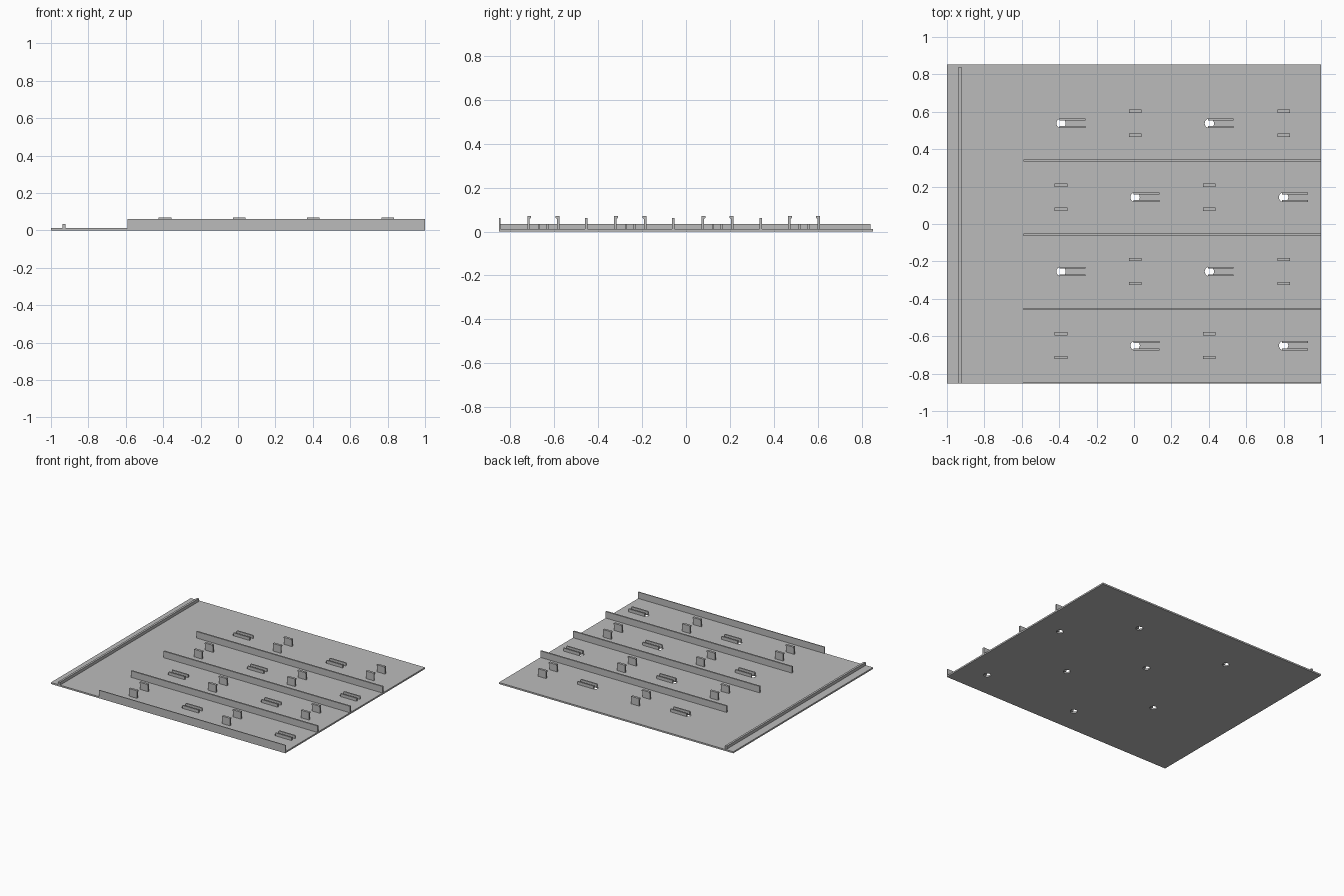
import bpy
import bmesh
from mathutils import Matrix

cube = bpy.data.objects.get("Cube")
if cube:
    bpy.data.objects.remove(cube, do_unlink=True)

grey = bpy.data.materials.new("plain grey")
grey.use_nodes = True
COLOR = (0.5, 0.5, 0.5, 1)
grey.diffuse_color = COLOR
grey.node_tree.nodes["Principled BSDF"].inputs["Base Color"].default_value = COLOR


def finish(name, bm):
    mesh = bpy.data.meshes.new(name)
    bm.to_mesh(mesh)
    bm.free()
    mesh.materials.append(grey)
    obj = bpy.data.objects.new(name, mesh)
    bpy.context.collection.objects.link(obj)
    return obj


def box(name, x0, x1, y0, y1, z0, z1):
    bm = bmesh.new()
    centre = ((x0 + x1) / 2, (y0 + y1) / 2, (z0 + z1) / 2)
    size = (x1 - x0, y1 - y0, z1 - z0)
    bmesh.ops.create_cube(bm, size=1, matrix=Matrix.Translation(centre) @ Matrix.Diagonal((*size, 1)))
    return finish(name, bm)


def hook(name, x, y, side):
    """Upright clip whose lip points back towards the row centre."""
    outer, inner, lip = (y + side * d for d in (0.073, 0.062, 0.055))
    profile = [(outer, BASE), (outer, 0.07), (lip, 0.07), (lip, 0.062), (inner, 0.058), (inner, BASE)]
    bm = bmesh.new()
    face = bm.faces.new([bm.verts.new((x - 0.034, py, pz)) for py, pz in profile])
    swept = bmesh.ops.extrude_face_region(bm, geom=[face])["geom"]
    bmesh.ops.translate(bm, vec=(0.068, 0, 0), verts=[v for v in swept if isinstance(v, bmesh.types.BMVert)])
    bmesh.ops.recalc_face_normals(bm, faces=bm.faces)
    return finish(name, bm)


THICK = 0.012
BASE = THICK - 0.002
HALF_Y = 0.852
columns = [-0.39, 0.006, 0.403, 0.80]
rows = [0.538, 0.143, -0.254, -0.650]

# Base panel
panel = box("base_panel", -1, 1, -HALF_Y, HALF_Y, 0, THICK)

# Raised strip along the left-hand edge of the plan
box("edge_strip", -0.938, -0.922, -HALF_Y, 0.84, BASE, 0.035)

# Long ribs, the first one thinner and flush with the front edge
box("front_rib", -0.59, 1, -HALF_Y, -HALF_Y + 0.007, BASE, 0.062)
for i, y in enumerate((-0.455, -0.058, 0.340)):
    box(f"long_rib_{i + 1}", -0.59, 1, y - 0.006, y + 0.006, BASE, 0.062)

# Holes with paired rails alternate with paired hooks
holes = bmesh.new()
for r, y in enumerate(rows):
    for c, x in enumerate(columns):
        tag = f"{r + 1}_{c + 1}"
        if (r + c) % 2 == 0:
            bmesh.ops.create_cone(holes, cap_ends=True, segments=32, radius1=0.025, radius2=0.025,
                                  depth=0.1, matrix=Matrix.Translation((x, y, 0)))
            for side, word in ((-1, "front"), (1, "back")):
                mid = y + side * 0.020
                box(f"{word}_rail_{tag}", x - 0.008, x + 0.130, mid - 0.005, mid + 0.005, BASE, 0.035)
        else:
            for side, word in ((-1, "front"), (1, "back")):
                hook(f"{word}_hook_{tag}", x, y, side)

# Cut the round holes through the panel
cutter = finish("hole_cutter", holes)
cutter.hide_render = True
cutter.hide_set(True)
cut = panel.modifiers.new("holes", "BOOLEAN")
cut.operation = "DIFFERENCE"
cut.solver = "EXACT"
cut.object = cutter
